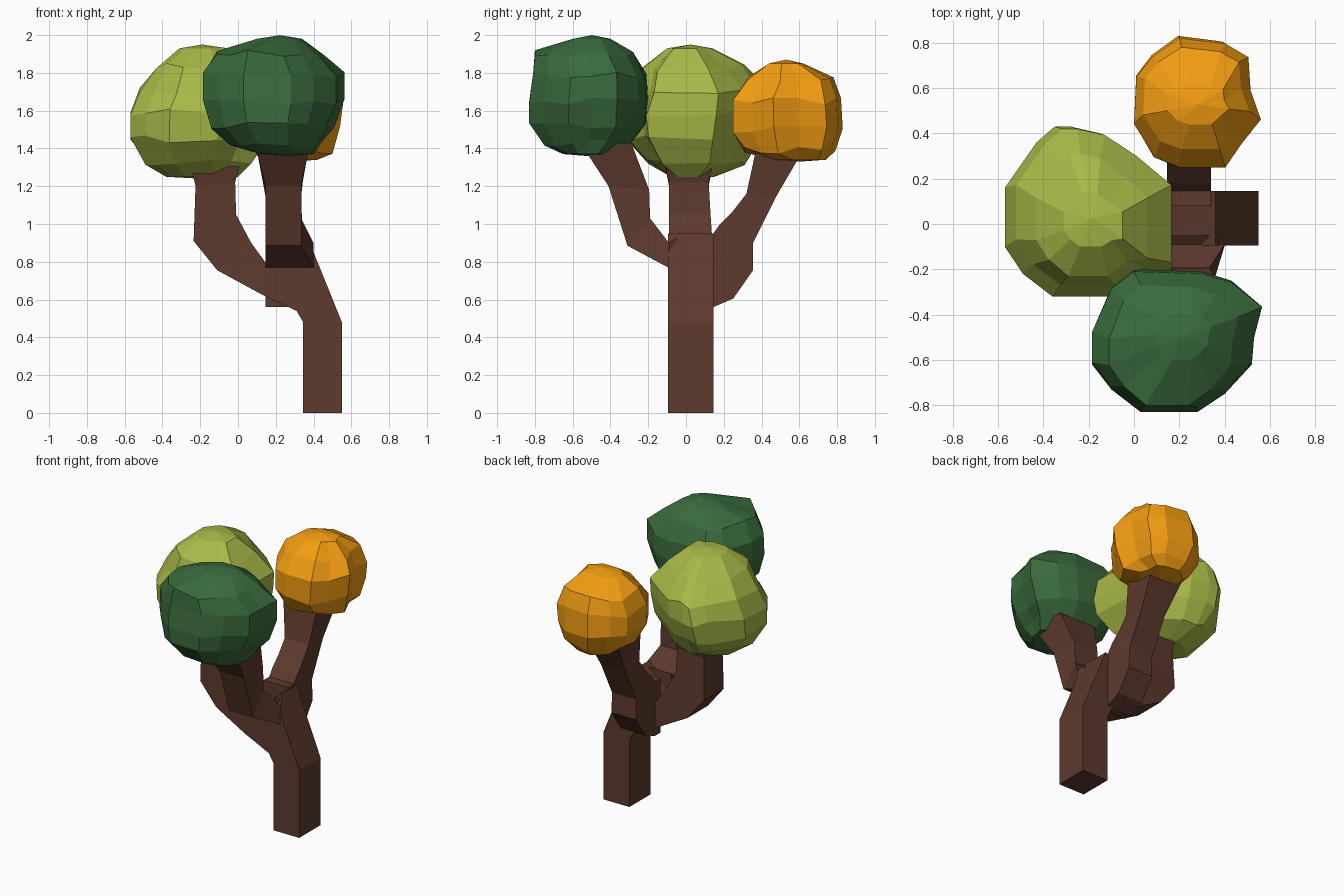
import bpy, bmesh, random
from mathutils import Vector

random.seed(4)


def material(name, rgb):
    m = bpy.data.materials.new(name)
    m.diffuse_color = (*rgb, 1)
    return m


def loft(name, rings, mat, apexes=None):
    """Skin a stack of equal-sized rings; ends are flat caps or fans to apexes."""
    bm = bmesh.new()
    vs = [[bm.verts.new(p) for p in ring] for ring in rings]
    n = len(rings[0])
    for a, b in zip(vs, vs[1:]):
        for i in range(n):
            j = (i + 1) % n
            bm.faces.new((a[i], a[j], b[j], b[i]))
    for k, end in enumerate((vs[0], vs[-1])):
        if apexes:
            tip = bm.verts.new(apexes[k])
            for i in range(n):
                bm.faces.new((end[i], end[(i + 1) % n], tip))
        else:
            bm.faces.new(end)
    bmesh.ops.recalc_face_normals(bm, faces=bm.faces)
    me = bpy.data.meshes.new(name)
    bm.to_mesh(me)
    bm.free()
    me.materials.append(mat)
    ob = bpy.data.objects.new(name, me)
    bpy.context.collection.objects.link(ob)


def limb(name, axis, sections, mat):
    """Four-sided limb. Section: lower point, upper point (side view), width range."""
    rings = []
    for a0, z0, a1, z1, w0, w1 in sections:
        pts = [(a0, w0, z0), (a1, w0, z1), (a1, w1, z1), (a0, w1, z0)]
        rings.append([(p[0], p[1], p[2]) if axis == 'x' else (p[1], p[0], p[2]) for p in pts])
    loft(name, rings, mat)


def crown(name, outline, layers, mat):
    """Leaf mass: plan outline refitted to the x/y extents of every layer."""
    xs, ys = zip(*outline)
    ax, bx, ay, by = min(xs), max(xs), min(ys), max(ys)
    rings = []
    for k, (z, x0, x1, y0, y1) in enumerate(layers):
        inner = 0 < k < len(layers) - 1
        rings.append([(x0 + (x - ax) / (bx - ax) * (x1 - x0),
                       y0 + (y - ay) / (by - ay) * (y1 - y0),
                       z + (random.uniform(-.02, .02) if inner else 0)) for x, y in outline])
    tips = [sum((Vector(p) for p in r), Vector()) / len(r) for r in (rings[0], rings[-1])]
    tips[0].z -= .01
    tips[1].z += .02
    loft(name, rings, mat, tips)


bark = material("bark", (.11, .042, .027))
dark_green = material("dark_green_leaves", (.042, .147, .045))
light_green = material("light_green_leaves", (.40, .49, .065))
orange = material("orange_leaves", (.90, .34, .006))

# Leaning trunk that carries on into the left branch
limb("trunk_and_left_branch", 'x', [
    (.345, 0, .55, 0, -.095, .145),
    (.345, .48, .55, .48, -.095, .145),
    (.31, .54, .36, .95, -.095, .145),
    (.12, .63, .15, .79, -.095, .145),
    (-.11, .755, .07, .90, -.09, .14),
    (-.235, .91, -.01, 1.05, -.09, .13),
    (-.225, 1.20, -.015, 1.22, -.09, .12),
    (-.26, 1.36, .02, 1.36, -.12, .15)], bark)

# Front branch
limb("front_branch", 'y', [
    (-.05, .76, -.05, .93, .15, .38),
    (-.095, .77, -.09, .90, .145, .40),
    (-.31, .885, -.19, 1.03, .145, .335),
    (-.41, 1.20, -.195, 1.18, .145, .335),
    (-.56, 1.43, -.29, 1.43, .09, .38)], bark)

# Back branch
limb("back_branch", 'y', [
    (.08, .56, .08, .95, .145, .34),
    (.145, .56, .145, .95, .145, .34),
    (.25, .605, .18, 1.0, .145, .34),
    (.355, .755, .22, 1.04, .145, .34),
    (.355, .90, .25, 1.07, .145, .335),
    (.48, 1.15, .32, 1.16, .145, .335),
    (.62, 1.39, .37, 1.39, .10, .36)], bark)

# Front crown
crown("front_crown",
      [(-.185, -.62), (-.1, -.73), (.03, -.83), (.28, -.83), (.4, -.75), (.52, -.62), (.53, -.5),
       (.565, -.365), (.43, -.25), (.3, -.21), (0, -.2), (-.1, -.28), (-.185, -.48)],
      [(1.37, .12, .40, -.65, -.40), (1.43, -.04, .45, -.75, -.29), (1.52, -.14, .51, -.83, -.21),
       (1.65, -.185, .565, -.83, -.20), (1.79, -.185, .565, -.81, -.21), (1.90, -.11, .46, -.80, -.27),
       (1.98, .10, .34, -.60, -.40)], dark_green)

# Left crown
crown("left_crown",
      [(-.57, -.1), (-.49, -.22), (-.36, -.32), (-.1, -.32), (.03, -.23), (.165, -.21), (.165, .16),
       (0, .3), (-.15, .4), (-.28, .43), (-.35, .43), (-.43, .36), (-.57, .16)],
      [(1.25, -.38, 0, -.08, .15), (1.33, -.49, .07, -.20, .31), (1.45, -.57, .15, -.30, .39),
       (1.59, -.57, .165, -.32, .43), (1.71, -.52, .165, -.27, .42), (1.83, -.43, .06, -.23, .31),
       (1.93, -.31, -.05, -.10, .14)], light_green)

# Back crown
crown("back_crown",
      [(0, .45), (.09, .3), (.2, .255), (.4, .255), (.47, .36), (.555, .47), (.51, .6), (.5, .75),
       (.4, .81), (.2, .835), (.08, .75), (.01, .66)],
      [(1.34, .14, .42, .46, .74), (1.39, .07, .50, .31, .79), (1.50, 0, .54, .25, .83),
       (1.65, 0, .56, .25, .82), (1.76, .04, .51, .33, .78), (1.85, .15, .42, .44, .62)], orange)
